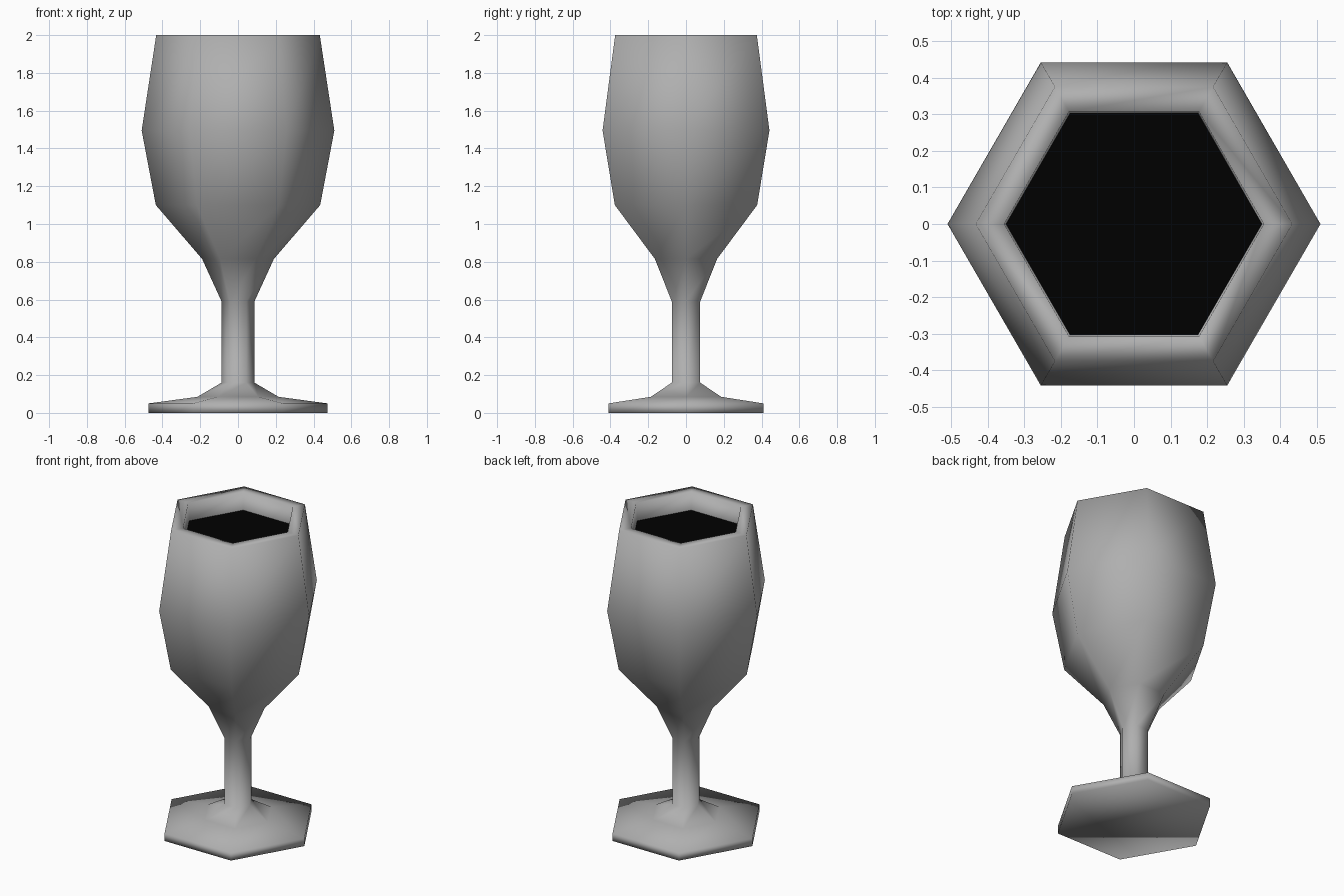
import bpy, bmesh
from math import cos, sin, pi

if "Cube" in bpy.data.objects:
    bpy.data.objects.remove(bpy.data.objects["Cube"])

SIDES = 6


def lathe(name, profile, shade, cap_start=False, cap_end=False):
    """Revolve (radius, z) points into a six-sided body of one grey shade."""
    bm = bmesh.new()
    rings = [[bm.verts.new((r * cos(2 * pi * i / SIDES), r * sin(2 * pi * i / SIDES), z))
              for i in range(SIDES)] for r, z in profile]
    for a, b in zip(rings, rings[1:]):
        for i in range(SIDES):
            j = (i + 1) % SIDES
            bm.faces.new((a[i], a[j], b[j], b[i]))
    if cap_start:
        bm.faces.new(rings[0][::-1])
    if cap_end:
        bm.faces.new(rings[-1])
    mesh = bpy.data.meshes.new(name)
    bm.to_mesh(mesh)
    bm.free()
    mat = bpy.data.materials.new(name + "_colour")
    mat.diffuse_color = (shade, shade, shade, 1)
    mat.use_nodes = True
    mat.node_tree.nodes["Principled BSDF"].inputs["Base Color"].default_value = mat.diffuse_color
    mesh.materials.append(mat)
    obj = bpy.data.objects.new(name, mesh)
    bpy.context.collection.objects.link(obj)
    return obj


# Goblet: foot, stem, bowl, flat rim and inner wall in one profile
goblet = lathe("goblet", [
    (0.475, 0.0), (0.475, 0.05), (0.215, 0.085), (0.087, 0.16),
    (0.087, 0.59), (0.19, 0.815), (0.435, 1.10), (0.51, 1.495),
    (0.433, 2.0), (0.355, 2.0), (0.35, 1.885)], 0.43, cap_start=True)
goblet.data.polygons.foreach_set("use_smooth", [True] * len(goblet.data.polygons))

# Dark drink surface inside the rim
drink = lathe("drink", [(0.35, 1.885)], 0.0, cap_end=True)
